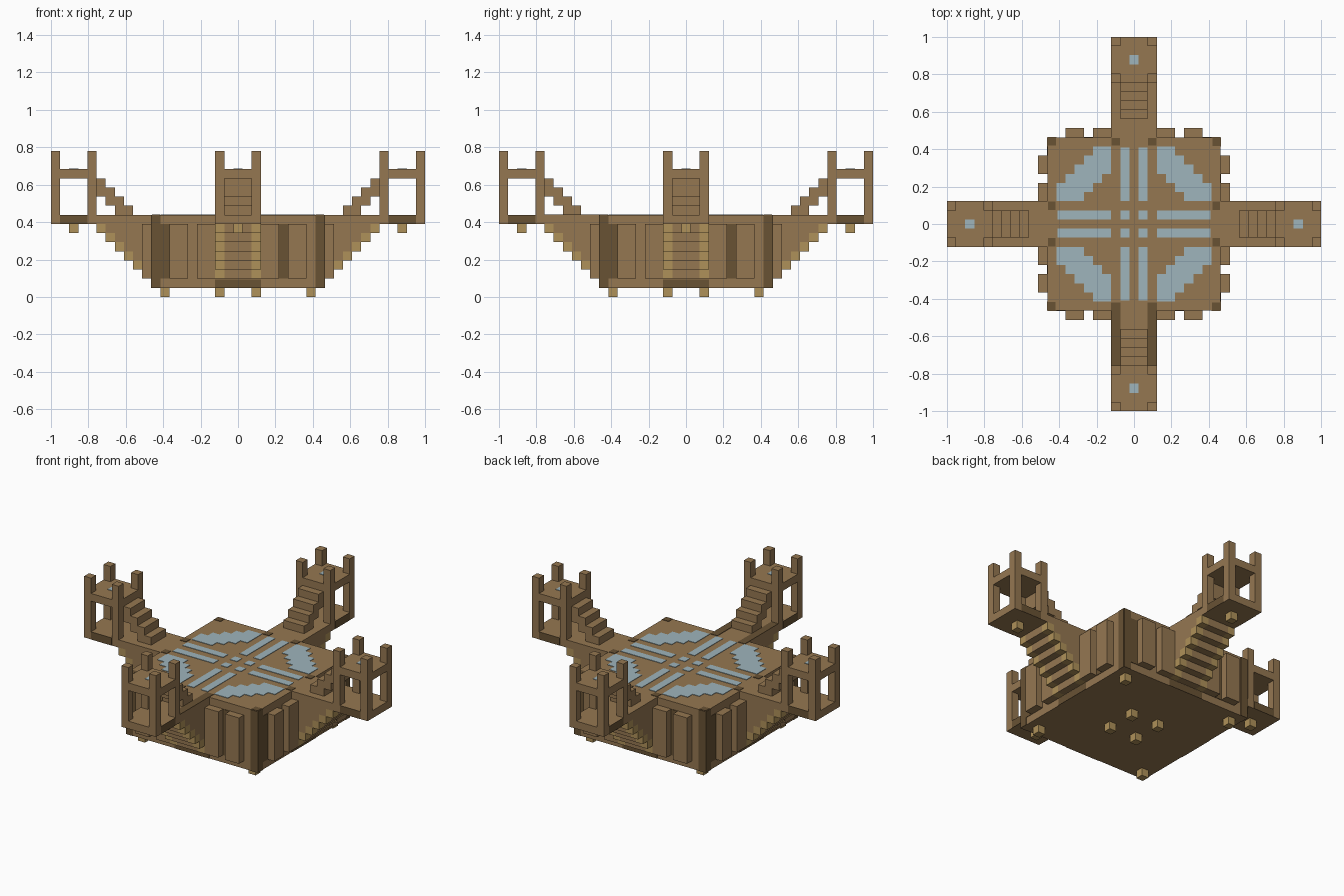
import bpy, bmesh, math
from mathutils import Matrix, Vector

if "Cube" in bpy.data.objects:
    bpy.data.objects.remove(bpy.data.objects["Cube"])

U = 2 / 41          # one building block
T = 0.06            # thickness of painted plates, in blocks


def material(name, rgb):
    m = bpy.data.materials.new(name)
    m.use_nodes = True
    m.diffuse_color = (*rgb, 1)
    node = next(n for n in m.node_tree.nodes if n.type == 'BSDF_PRINCIPLED')
    node.inputs["Base Color"].default_value = (*rgb, 1)
    node.inputs["Roughness"].default_value = 0.9
    return m


BROWN = material("wood brown", (0.30, 0.185, 0.083))
DARK = material("dark wood", (0.138, 0.084, 0.034))
TAN = material("light tan wood", (0.43, 0.285, 0.10))
BLUE = material("pale blue", (0.342, 0.462, 0.503))


def blocks(name, boxes, mat, turn=0):
    """One object from boxes (x0, x1, y0, y1, z0, z1) in blocks, turned in quarters."""
    bm = bmesh.new()
    for x0, x1, y0, y1, z0, z1 in boxes:
        size = Matrix.Diagonal((x1 - x0, y1 - y0, z1 - z0, 1))
        mid = Matrix.Translation(Vector((x0 + x1, y0 + y1, z0 + z1)) / 2)
        bmesh.ops.create_cube(bm, size=1, matrix=mid @ size)
    bm.transform(Matrix.Rotation(turn * math.pi / 2, 4, 'Z') @ Matrix.Scale(U, 4))
    mesh = bpy.data.meshes.new(name)
    bm.to_mesh(mesh)
    bm.free()
    mesh.materials.append(mat)
    ob = bpy.data.objects.new(name, mesh)
    bpy.context.collection.objects.link(ob)
    return ob


def cell(x, y, z0, z1):
    return (x - .5, x + .5, y - .5, y + .5, z0, z1)


# Central platform and its feet
blocks("platform", [(-9.5, 9.5, -9.5, 9.5, 1, 9)], BROWN)
blocks("feet", [cell(sx * d, sy * d, 0, 1) for d in (2, 8)
                for sx in (-1, 1) for sy in (-1, 1)], TAN)

for q, side in enumerate(("front", "right", "back", "left")):
    # Wall buttresses on each side of the arm
    blocks(side + "_buttresses",
           [(x, x + 2, -10.5, -9.5, 2, 8) for x in (-7.5, -4.5, 2.5, 5.5)], BROWN, q)

    # Dark wall stains, foot strip and top spots
    wall = [(x - .5, x + .5, -9.5 - T, -9.5, z, top)
            for x, z, top in ((-9, 1, 9), (-8, 2, 8), (5, 2, 8), (9, 1, 9))]
    wall.append((-2.5, 2.5, -9.5 - T, -9.5, 1, 1.9))
    spots = [(x - .45, x + .45, -9.45, -8.6, 9, 9 + T) for x in (-2, 2, 9)]
    blocks(side + "_dark_stains", wall + spots, DARK, q)

    # Walkway to the tower
    blocks(side + "_walkway", [(-2.5, 2.5, -20.5, -9.5, 8, 9)], BROWN, q)

    # Stepped brace: brown core with tan lower edges
    core, edge = [], []
    for k in range(6):
        far, near = -10.5 - k, -9.5 - k
        core.append((-1.5, 1.5, far, near, 2 + k, 8))
        for x in (-2, 2):
            edge.append((x - .5, x + .5, far, near, 2 + k, 3 + k))
            if k < 5:
                core.append((x - .5, x + .5, far, near, 3 + k, 8))
    blocks(side + "_brace", core, BROWN, q)
    blocks(side + "_brace_edges", edge, TAN, q)

    # Tower: corner posts, upper deck, pendant below
    blocks(side + "_tower_posts",
           [cell(x, y, 8, 16) for x in (-2, 2) for y in (-20, -16)], BROWN, q)
    blocks(side + "_tower_deck", [(-2.5, 2.5, -20.5, -15.5, 13, 14)], BROWN, q)
    blocks(side + "_tower_pendant", [cell(0, -18, 7, 8)], TAN, q)
    blocks(side + "_tower_floor_sides",
           [(x - T / 2, x + T / 2, -19.5, -16.5, 8, 9) for x in (-2.5, 2.5)], DARK, q)
    blocks(side + "_deck_tile", [cell(0, -18, 14, 14 + T)], BLUE, q)

    # Open stair from walkway to deck
    blocks(side + "_stair",
           [(-1.5, 1.5, max(-13.5 - k, -15.5), -11.5 - k, 9 + k, 10 + k)
            for k in range(4)], BROWN, q)

    # Pale floor inlay: twin stripes, centre dot and stepped diagonal band
    inlay = [(x - .5, x + .5, -8.4, -2.5, 9, 9 + T) for x in (-1, 1)]
    inlay.append(cell(1, -1, 9, 9 + T))
    for j in range(3, 9):
        inlay.append((max(3, 9 - j) - .5, min(8, 12 - j) + .5,
                      -j - .5, -j + .5, 9, 9 + T))
    blocks(side + "_floor_inlay", inlay, BLUE, q)

# Dark edge boards on the front walkway
blocks("front_walkway_edges",
       [(x - .5, x + .5, -15.5, -8.6, 9, 9 + T) for x in (-2, 2)], DARK)
